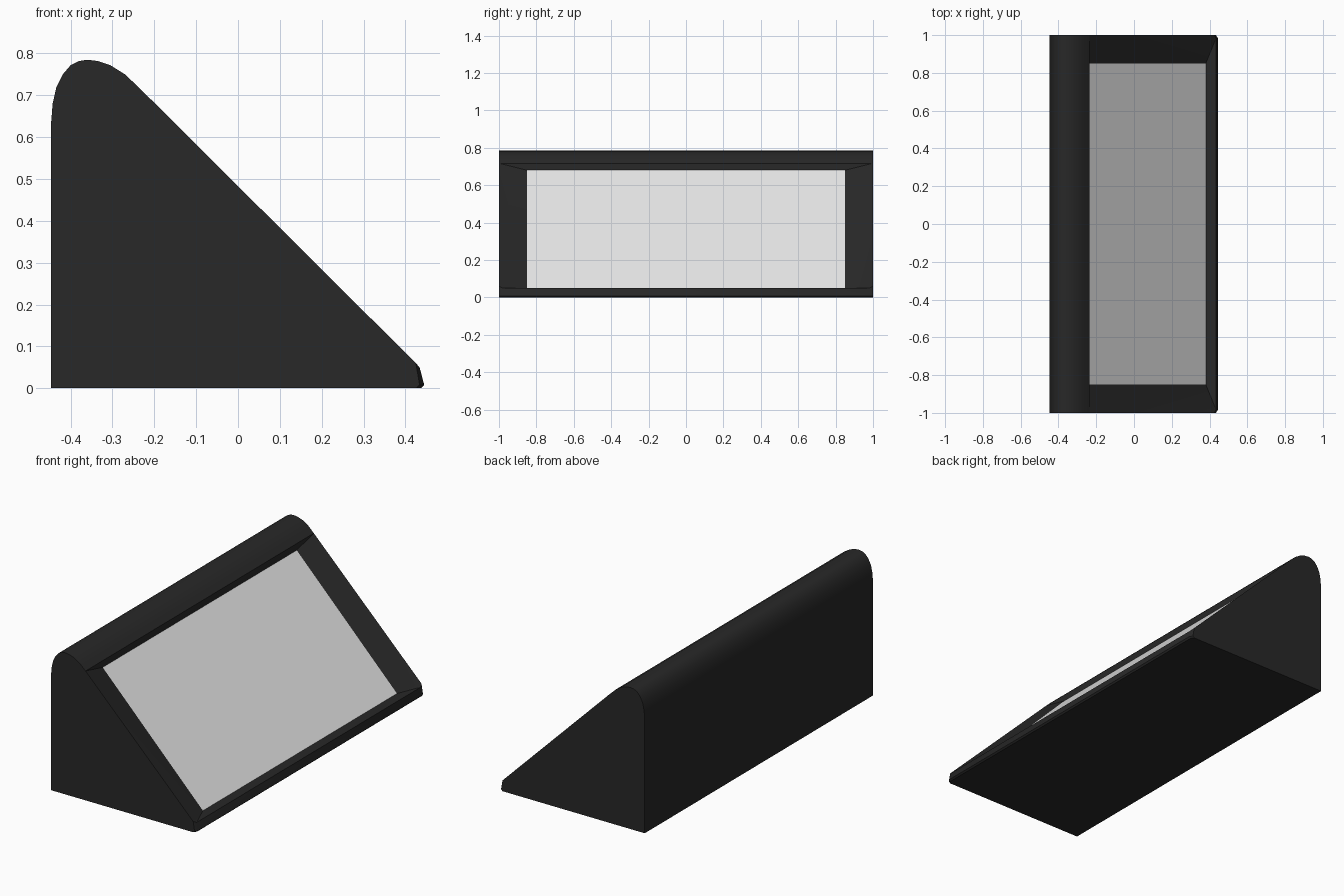
import bpy, bmesh, math

if "Cube" in bpy.data.objects:
    bpy.data.objects.remove(bpy.data.objects["Cube"])


def material(name, value):
    m = bpy.data.materials.new(name)
    m.diffuse_color = (value, value, value, 1)
    m.use_nodes = True
    m.node_tree.nodes["Principled BSDF"].inputs["Base Color"].default_value = m.diffuse_color
    return m


def finish(name, bm, mat):
    bmesh.ops.remove_doubles(bm, verts=bm.verts, dist=0.0001)
    mesh = bpy.data.meshes.new(name)
    bm.to_mesh(mesh)
    bm.free()
    mesh.materials.append(mat)
    obj = bpy.data.objects.new(name, mesh)
    bpy.context.collection.objects.link(obj)
    bpy.context.view_layer.objects.active = obj
    obj.select_set(True)
    bpy.ops.object.shade_smooth_by_angle(angle=math.radians(30))
    obj.select_set(False)


black = material("matte black", 0.021)
screen_grey = material("pale grey", 0.8)

# Rounded back and crest, from the rear bottom edge to the top of the slope (x, z)
back = [(-0.447, 0), (-0.447, 0.63), (-0.443, 0.68), (-0.434, 0.72),
        (-0.419, 0.75), (-0.40, 0.772), (-0.38, 0.782), (-0.36, 0.785),
        (-0.335, 0.782), (-0.305, 0.772), (-0.27, 0.75), (-0.235, 0.717)]
# Front lip on the end caps, and pushed forward across the middle
lip_cap = [(0.425, 0.06), (0.434, 0.008), (0.425, 0)]
lip_mid = [(0.434, 0.05), (0.445, 0.008), (0.437, 0)]
LIP_Y, PANEL_Y = 0.982, 0.85
panel_top, panel_low = (-0.235, 0.68), (0.38, 0.05)

bm = bmesh.new()


def face(*points):
    bm.faces.new([bm.verts.new(p) for p in points])


def at(p, y):
    return (p[0], y, p[1])


def strip(p, q, y):
    face(at(p, -y), at(q, -y), at(q, y), at(p, y))


# Back, crest, lip and underside strips
for p, q in zip(back, back[1:]):
    strip(p, q, 1)
for p, q in zip(lip_mid, lip_mid[1:]):
    strip(p, q, LIP_Y)
face(at(back[0], -1), at(back[0], 1), at(lip_cap[2], 1), at(lip_mid[2], LIP_Y),
     at(lip_mid[2], -LIP_Y), at(lip_cap[2], -1))

# Recess walls above and below the panel
face(at(back[-1], -1), at(panel_top, -PANEL_Y), at(panel_top, PANEL_Y), at(back[-1], 1))
face(at(panel_low, -PANEL_Y), at(lip_mid[0], -LIP_Y), at(lip_mid[0], LIP_Y), at(panel_low, PANEL_Y))

# End caps, side bevels of the recess and softened lip corners
for s in (-1, 1):
    face(*[at(p, s) for p in back + lip_cap])
    face(at(back[-1], s), at(lip_cap[0], s), at(panel_low, s * PANEL_Y), at(panel_top, s * PANEL_Y))
    face(at(lip_cap[0], s), at(lip_mid[0], s * LIP_Y), at(panel_low, s * PANEL_Y))
    for i in range(2):
        face(at(lip_cap[i], s), at(lip_cap[i + 1], s),
             at(lip_mid[i + 1], s * LIP_Y), at(lip_mid[i], s * LIP_Y))

# Close the shell while orienting normals, then open the panel hole again
face(at(panel_top, -PANEL_Y), at(panel_low, -PANEL_Y), at(panel_low, PANEL_Y), at(panel_top, PANEL_Y))
bmesh.ops.remove_doubles(bm, verts=bm.verts, dist=0.0001)
bmesh.ops.recalc_face_normals(bm, faces=bm.faces)
bm.faces.ensure_lookup_table()
bm.faces.remove(bm.faces[-1])
finish("housing", bm, black)

# Sloping display panel set into the recess
bm = bmesh.new()
face(at(panel_top, -PANEL_Y), at(panel_low, -PANEL_Y), at(panel_low, PANEL_Y), at(panel_top, PANEL_Y))
finish("display_panel", bm, screen_grey)
